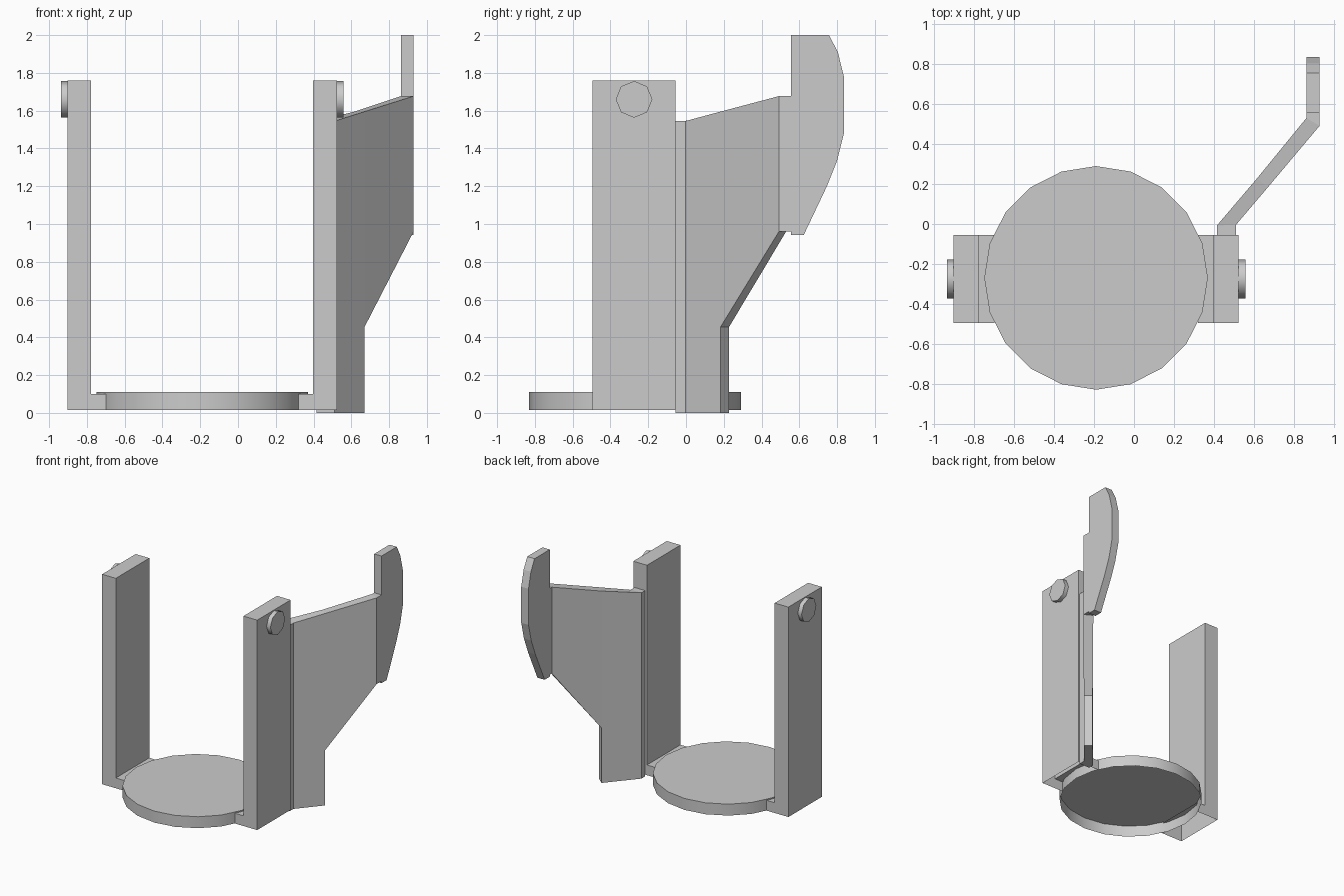
import bpy, bmesh, math

if "Cube" in bpy.data.objects:
    bpy.data.objects.remove(bpy.data.objects["Cube"])

CX, CY = -0.19, -0.275     # centre of the cradle


def finish(bm, name, drop=None, smooth_axis=None):
    """Fix normals, remove open sides, turn into an object."""
    bm.normal_update()
    bmesh.ops.recalc_face_normals(bm, faces=bm.faces)
    if drop:
        bmesh.ops.delete(bm, geom=[f for f in bm.faces if drop(f)], context='FACES')
    if smooth_axis is not None:
        for f in bm.faces:
            f.smooth = abs(f.normal[smooth_axis]) < 0.5
    me = bpy.data.meshes.new(name)
    bm.to_mesh(me)
    bm.free()
    ob = bpy.data.objects.new(name, me)
    bpy.context.collection.objects.link(ob)
    return ob


def prism(name, points, axis, lo, hi, **kw):
    """Extrude a closed 2D profile along an axis (0=x, 1=y, 2=z)."""
    bm = bmesh.new()
    rings = []
    for d in (lo, hi):
        ring = []
        for p in points:
            co = list(p)
            co.insert(axis, d)
            ring.append(bm.verts.new(co))
        bm.faces.new(ring)
        rings.append(ring)
    n = len(points)
    for i in range(n):
        j = (i + 1) % n
        bm.faces.new((rings[0][i], rings[0][j], rings[1][j], rings[1][i]))
    return finish(bm, name, **kw)


def circle(c0, c1, r, n):
    return [(c0 + r * math.sin(2 * math.pi * i / n),
             c1 + r * math.cos(2 * math.pi * i / n)) for i in range(n)]


def loft(bm, stations, cap_start=True):
    """Join sections given as (right xy, left xy, bottom z, top z)."""
    rings = [[bm.verts.new((*r, b)), bm.verts.new((*r, t)),
              bm.verts.new((*l, t)), bm.verts.new((*l, b))]
             for r, l, b, t in stations]
    for a, c in zip(rings, rings[1:]):
        for i in range(4):
            j = (i + 1) % 4
            bm.faces.new((a[i], a[j], c[j], c[i]))
    if cap_start:
        bm.faces.new(rings[0])
    bm.faces.new(rings[-1])


# Round floor plate, hollow underneath
prism("floor_plate", circle(CX, CY + 0.005, 0.56, 20), 2, 0.015, 0.11,
      drop=lambda f: f.normal.z < -0.9, smooth_axis=2)

# Uprights with their foot strips (open below) and the bolt heads
for side, s in (("left", -1), ("right", 1)):
    foot = [(0.51, 0.015), (0.713, 0.015), (0.713, 1.76),
            (0.587, 1.76), (0.587, 0.10), (0.51, 0.10)]
    inner = CX + s * 0.51
    prism(side + "_upright", [(CX + s * d, z) for d, z in foot], 1, -0.495, -0.055,
          drop=lambda f: f.normal.z < -0.9
          or abs(f.calc_center_median().x - inner) < 1e-4)
    prism(side + "_bolt", circle(CY, 1.66, 0.097, 8), 0,
          *sorted((CX + s * 0.71, CX + s * 0.748)), smooth_axis=0)

# Angled side panel: tall lower part, then the raised outer part
bm = bmesh.new()
R, L = (0.67, 0.183), (0.616, 0.228)
loft(bm, [((0.512, -0.055), (0.415, -0.055), 0, 1.545),
          ((0.512, -0.003), (0.415, -0.008), 0, 1.545),
          (R, L, 0, 1.595)])
loft(bm, [(R, L, 0.455, 1.595),
          ((0.93, 0.492), (0.863, 0.53), 0.96, 1.677),
          ((0.93, 0.557), (0.863, 0.557), 0.96, 1.677)], cap_start=False)
finish(bm, "side_panel")

# Curved grip plate at the panel's end
prism("end_plate", [(0.557, 2.0), (0.757, 2.0), (0.804, 1.91), (0.836, 1.78),
                    (0.836, 1.48), (0.80, 1.335), (0.746, 1.2),
                    (0.624, 0.943), (0.557, 0.943)], 0, 0.863, 0.93)
